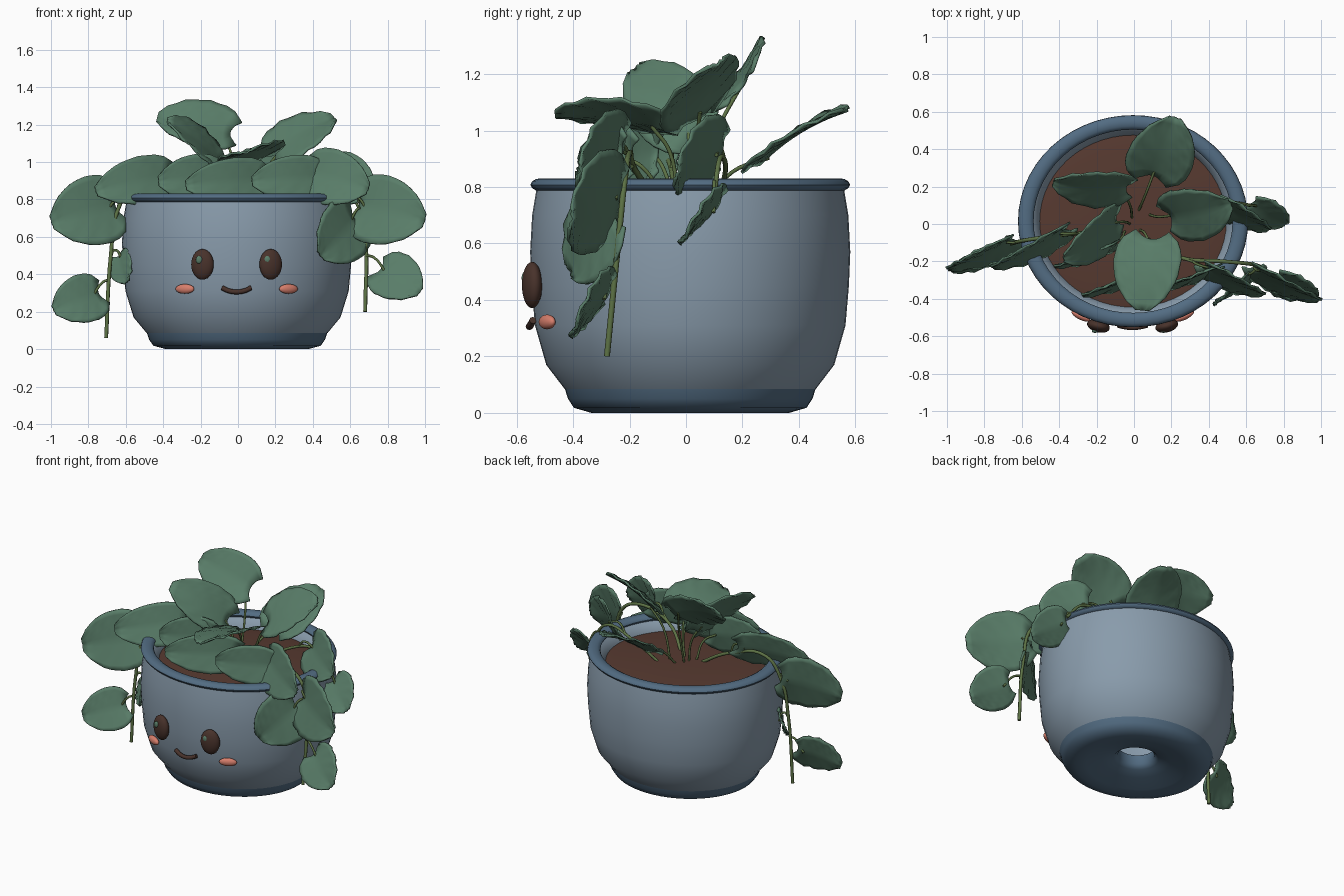
import bpy, bmesh, math
from mathutils import Vector, Matrix

if "Cube" in bpy.data.objects:
    bpy.data.objects.remove(bpy.data.objects["Cube"])


def material(name, rgb):
    m = bpy.data.materials.new(name)
    m.use_nodes = True
    m.diffuse_color = (*rgb, 1)
    m.node_tree.nodes["Principled BSDF"].inputs["Base Color"].default_value = (*rgb, 1)
    return m


POT = material("grey blue glaze", (0.25, 0.33, 0.41))
TRIM = material("dark blue glaze", (0.085, 0.15, 0.225))
SOIL = material("brown soil", (0.095, 0.042, 0.03))
LEAF = material("leaf green", (0.10, 0.205, 0.14))
STEM = material("stem green", (0.11, 0.17, 0.06))
DARK = material("dark brown", (0.065, 0.032, 0.024))
BLUSH = material("coral blush", (0.68, 0.21, 0.15))


def finish(bm, name, mat, angle=40):
    me = bpy.data.meshes.new(name)
    bmesh.ops.recalc_face_normals(bm, faces=bm.faces)
    bm.to_mesh(me)
    bm.free()
    me.materials.append(mat)
    me.shade_smooth()
    me.set_sharp_from_angle(angle=math.radians(angle))
    ob = bpy.data.objects.new(name, me)
    bpy.context.collection.objects.link(ob)
    return ob


def lathe(name, profile, mat, closed=False, angle=40):
    """Turn a radius/height profile into a slightly oval vessel part."""
    bm = bmesh.new()
    vs = [bm.verts.new((r, 0, z)) for r, z in profile]
    es = [bm.edges.new(p) for p in zip(vs, vs[1:])]
    if closed:
        es.append(bm.edges.new((vs[-1], vs[0])))
    bmesh.ops.spin(bm, geom=vs + es, cent=(0, 0, 0), axis=(0, 0, 1),
                   angle=math.tau, steps=56, use_duplicate=False)
    bmesh.ops.remove_doubles(bm, verts=bm.verts, dist=0.0005)
    for v in bm.verts:
        v.co = (v.co.x * 1.085 - 0.005, v.co.y + 0.015, v.co.z)
    return finish(bm, name, mat, angle)


def ellipsoid(name, centre, size, mat, turn=0):
    bm = bmesh.new()
    bmesh.ops.create_uvsphere(bm, u_segments=24, v_segments=14, radius=1)
    bm.transform(Matrix.Translation(centre) @ Matrix.Rotation(turn, 4, "Z")
                 @ Matrix.Diagonal((*size, 1)))
    return finish(bm, name, mat)


def tube(name, points, radius, mat):
    cu = bpy.data.curves.new(name, "CURVE")
    cu.dimensions = "3D"
    cu.bevel_depth = radius
    cu.bevel_resolution = 2
    cu.resolution_u = 6
    cu.use_fill_caps = True
    sp = cu.splines.new("BEZIER")
    sp.bezier_points.add(len(points) - 1)
    for bp, p in zip(sp.bezier_points, points):
        bp.co = p
        bp.handle_left_type = bp.handle_right_type = "AUTO"
    cu.materials.append(mat)
    ob = bpy.data.objects.new(name, cu)
    bpy.context.collection.objects.link(ob)
    return ob


WIDTHS = [0.5, 0.82, 0.95, 1, 1, 0.97, 0.91, 0.81, 0.67, 0.48, 0.2]


def leaf(name, base, tip, normal, width, root):
    """Broad heart-shaped ruffled blade from base to tip, with its stalk."""
    base, tip, root = Vector(base), Vector(tip), Vector(root)
    along = tip - base
    length = along.length
    along.normalize()
    side = Vector(normal).cross(along).normalized()
    up = along.cross(side)
    bm = bmesh.new()
    rows, n = [], 6
    for i, w in enumerate(WIDTHS):
        t = i / 10
        row = []
        for j in range(-n, n + 1):
            v = j / n
            a = abs(v)
            x = t - 0.12 * a * a * (1 - t) ** 2
            veins = 0.007 * math.sin(24 * (t - 0.35 * a)) * a
            lift = 0.04 * width * a - 0.06 * length * (2 * t - 1) ** 2 + veins
            row.append(bm.verts.new(base + along * x * length
                                    + side * v * w * width / 2 + up * lift))
        rows.append(row)
    for r, s in zip(rows, rows[1:]):
        for j in range(2 * n):
            bm.faces.new((r[j], r[j + 1], s[j + 1], s[j]))
    ob = finish(bm, name, LEAF, 60)
    mod = ob.modifiers.new("thickness", "SOLIDIFY")
    mod.thickness = 0.01
    mod.offset = 0
    mid = root.lerp(base, 0.55) + Vector((0, 0, 0.03))
    tube(name + "_stalk", [root, mid, base + along * 0.04 - up * 0.02], 0.007, STEM)


# Pot: hollow body, foot with drain hole, rolled rim, soil
lathe("pot_body", [(0.445, 0.085), (0.51, 0.17), (0.55, 0.31), (0.562, 0.45),
                   (0.567, 0.57), (0.56, 0.7), (0.545, 0.79), (0.515, 0.8), (0.485, 0.78),
                   (0.455, 0.72), (0.45, 0.4), (0.38, 0.17), (0.105, 0.14)], POT)
lathe("pot_foot", [(0.445, 0.088), (0.433, 0.05), (0.412, 0.018), (0.35, 0),
                   (0.29, 0.008), (0.2, 0.04), (0.13, 0.055), (0.105, 0.08),
                   (0.105, 0.14)], TRIM, angle=85)
lathe("pot_rim", [(0.528 + 0.038 * math.cos(k * math.tau / 12),
                   0.808 + 0.023 * math.sin(k * math.tau / 12)) for k in range(12)],
      TRIM, closed=True)
lathe("soil", [(0.46, 0.735), (0.4, 0.745), (0.2, 0.752), (0, 0.755)], SOIL)

# Face
for label, s, cx in (("right", -1, -0.19), ("left", 1, 0.175)):
    ellipsoid(label + "_eye", (cx, -0.545, 0.453), (0.062, 0.034, 0.082), DARK, s * 0.25)
    ellipsoid(label + "_eye_glint", (cx - 0.018, -0.572, 0.478), (0.018, 0.01, 0.021), LEAF)
    ellipsoid(label + "_cheek", (s * 0.277 - 0.007, -0.492, 0.322),
              (0.055, 0.02, 0.026), BLUSH, s * 0.45)
tube("mouth", [(-0.085, -0.542, 0.328), (-0.05, -0.55, 0.312), (-0.008, -0.555, 0.306),
               (0.035, -0.55, 0.312), (0.07, -0.542, 0.328)], 0.013, DARK)

# Trailing vines
tube("left_vine", [(0.08, -0.08, 0.72), (0.25, -0.18, 0.86), (0.48, -0.2, 0.92),
                   (0.63, -0.215, 0.84), (0.68, -0.24, 0.6), (0.68, -0.28, 0.2)], 0.0105, STEM)
tube("right_vine", [(-0.05, -0.04, 0.72), (-0.3, -0.05, 0.86), (-0.54, -0.08, 0.89),
                    (-0.64, -0.1, 0.75), (-0.68, -0.12, 0.5), (-0.705, -0.13, 0.06)],
     0.0105, STEM)
tube("side_vine", [(0.1, 0.1, 0.72), (0.3, 0.14, 0.86), (0.5, 0.12, 0.9),
                   (0.62, 0.1, 0.78)], 0.009, STEM)

# Upright leaves: base, tip, normal, width, stalk root
leaf("crown_leaf_back_right", (-0.04, 0.18, 1.17), (-0.43, 0.21, 1.25),
     (0.05, -0.8, 0.6), 0.31, (-0.01, 0.03, 0.73))
leaf("crown_leaf_right", (-0.08, 0.02, 1.0), (-0.36, -0.19, 1.23),
     (0.75, -0.38, 0.55), 0.29, (-0.02, 0, 0.73))
leaf("crown_leaf_left", (0.19, 0.03, 1.06), (0.51, 0.1, 1.25),
     (-0.45, -0.62, 0.64), 0.34, (0.08, 0.05, 0.73))
leaf("crown_leaf_front", (0.09, -0.08, 1.03), (0.04, -0.46, 1.07),
     (-0.28, -0.05, 0.95), 0.37, (0.03, -0.03, 0.73))
leaf("crown_leaf_back", (0.1, 0.25, 0.9), (0.22, 0.56, 1.09),
     (0, -0.52, 0.85), 0.36, (0.02, 0.06, 0.73))

# Leaves leaning behind the front of the rim
leaf("front_leaf_left", (0.44, -0.25, 0.92), (0.08, -0.36, 0.9),
     (0.3, -0.93, 0.15), 0.25, (0.25, -0.18, 0.86))
leaf("front_leaf_middle", (0.14, -0.22, 0.91), (-0.27, -0.4, 0.88),
     (0.38, -0.9, 0.2), 0.25, (0.08, -0.08, 0.76))
leaf("front_leaf_right", (-0.1, -0.12, 0.92), (-0.42, -0.24, 0.9),
     (0.35, -0.92, 0.15), 0.26, (-0.05, -0.04, 0.75))

# Leaves on the left vine
leaf("left_vine_leaf_top", (0.38, -0.24, 0.95), (0.69, -0.39, 0.86),
     (0.43, -0.9, 0), 0.31, (0.3, -0.19, 0.87))
leaf("left_vine_leaf_big", (0.64, -0.25, 0.77), (0.99, -0.42, 0.69),
     (0.42, -0.91, 0), 0.38, (0.65, -0.22, 0.78))
leaf("left_vine_leaf_inner", (0.63, -0.27, 0.7), (0.45, -0.42, 0.5),
     (0.55, -0.83, 0.05), 0.34, (0.66, -0.225, 0.75))
leaf("left_vine_leaf_small", (0.76, -0.29, 0.43), (0.97, -0.4, 0.31),
     (0.46, -0.89, 0), 0.28, (0.68, -0.25, 0.5))

# Leaves on the right vine
leaf("right_vine_leaf_top", (-0.36, -0.05, 0.93), (-0.75, -0.25, 0.85),
     (-0.45, -0.89, 0.08), 0.27, (-0.3, -0.05, 0.86))
leaf("right_vine_leaf_big", (-0.65, -0.1, 0.77), (-0.99, -0.25, 0.68),
     (-0.4, -0.91, 0), 0.38, (-0.64, -0.1, 0.75))
leaf("right_vine_leaf_inner", (-0.64, -0.1, 0.5), (-0.6, -0.2, 0.36),
     (-0.7, -0.7, 0.2), 0.17, (-0.68, -0.12, 0.5))
leaf("right_vine_leaf_small", (-0.74, -0.14, 0.3), (-0.98, -0.26, 0.21),
     (-0.42, -0.9, 0), 0.27, (-0.69, -0.125, 0.37))

# Leaves on the side vine
leaf("side_vine_leaf_top", (0.46, 0.11, 0.93), (0.72, -0.04, 0.86),
     (0.5, -0.86, 0), 0.31, (0.35, 0.14, 0.88))
leaf("side_vine_leaf_small", (0.63, 0.1, 0.74), (0.81, -0.01, 0.63),
     (0.52, -0.85, 0), 0.26, (0.6, 0.1, 0.82))
